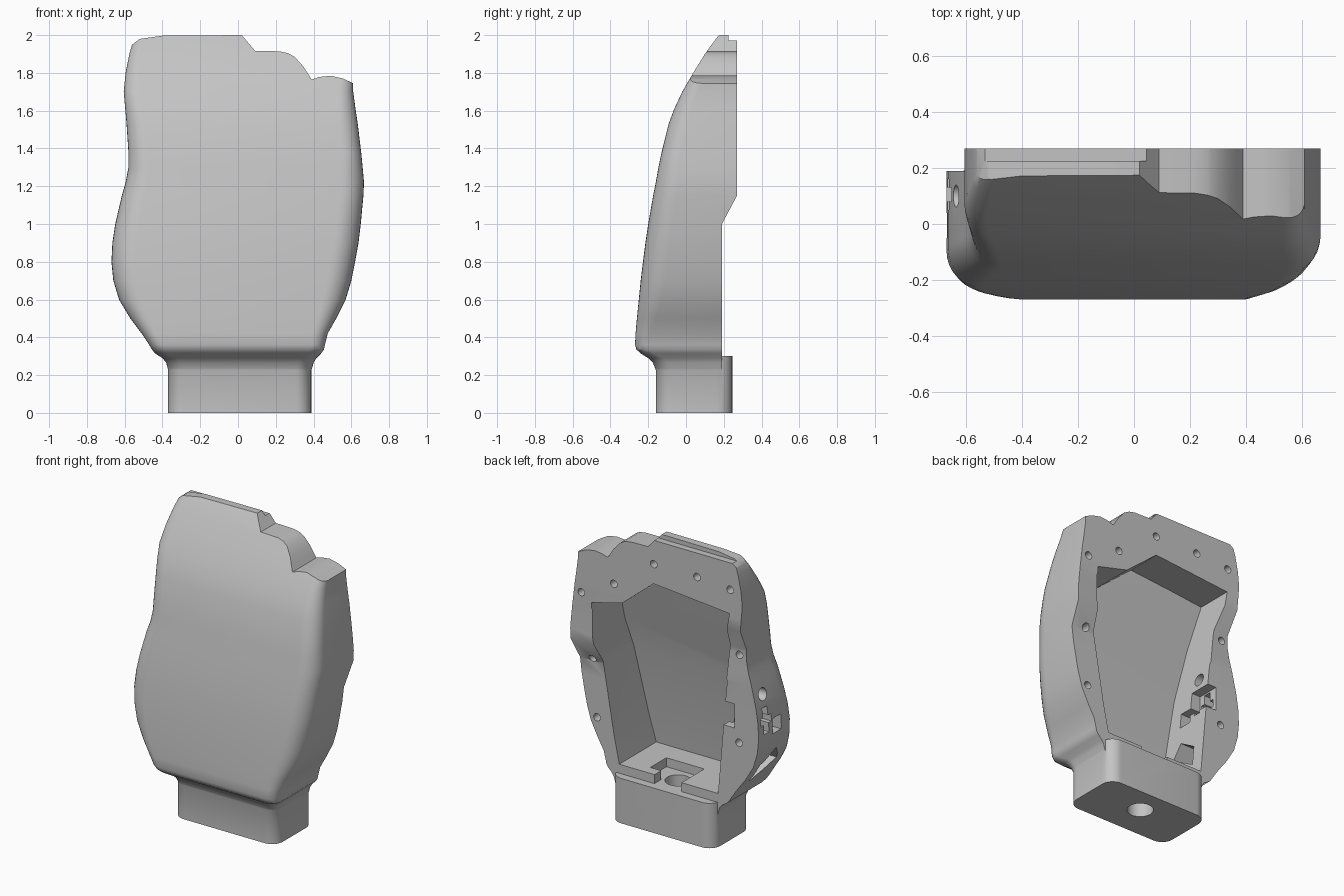
import bpy, bmesh, math
from mathutils import Vector

old = bpy.data.objects.get("Cube")
if old:
    bpy.data.objects.remove(old)

grey = bpy.data.materials.new("plain grey")
grey.use_nodes = True
colour = (0.55, 0.55, 0.55, 1)
grey.diffuse_color = colour
grey.node_tree.nodes["Principled BSDF"].inputs["Base Color"].default_value = colour


def loft(name, rings):
    """Closed solid through rings that have equal point counts."""
    bm = bmesh.new()
    loops = [[bm.verts.new(p) for p in ring] for ring in rings]
    n = len(loops[0])
    for low, high in zip(loops, loops[1:]):
        for i in range(n):
            j = (i + 1) % n
            bm.faces.new((low[i], low[j], high[j], high[i]))
    bm.faces.new(loops[0])
    bm.faces.new(loops[-1])
    bmesh.ops.recalc_face_normals(bm, faces=bm.faces)
    mesh = bpy.data.meshes.new(name)
    bm.to_mesh(mesh)
    bm.free()
    mesh.materials.append(grey)
    obj = bpy.data.objects.new(name, mesh)
    bpy.context.collection.objects.link(obj)
    return obj


def prism(name, points, axis, start, end):
    """Extrude a 2D outline along x, y or z."""
    def place(p, d):
        v = list(p)
        v.insert("xyz".index(axis), d)
        return Vector(v)
    return loft(name, [[place(p, d) for p in points] for d in (start, end)])


def circle(cx, cy, r, n=20):
    return [(cx + r * math.cos(math.tau * i / n), cy + r * math.sin(math.tau * i / n))
            for i in range(n)]


def rect(x0, x1, y0, y1):
    return [(x0, y0), (x1, y0), (x1, y1), (x0, y1)]


def combine(target, tool, operation):
    """Apply a boolean and drop the tool."""
    tool.hide_render = True
    mod = target.modifiers.new("cut", 'BOOLEAN')
    mod.operation, mod.solver, mod.object = operation, 'EXACT', tool
    bpy.context.view_layer.objects.active = target
    bpy.ops.object.modifier_apply(modifier=mod.name)
    bpy.data.objects.remove(tool)


def arc(cx, cy, r, start, steps=8):
    return [(cx + r * math.cos(start + math.pi / 2 * i / steps),
             cy + r * math.sin(start + math.pi / 2 * i / steps)) for i in range(steps + 1)]


def back_depth(z, start):
    """Rear plane steps outward above the given height."""
    return .19 + .08 * min(1, max(0, (z - start) / .15))


# Palm shell: height, thumb edge, outer edge, front depth, corner radius
sections = [
    (.2, -.36, .375, -.15, .08), (.235, -.372, .392, -.163, .08),
    (.265, -.38, .4, -.175, .08), (.29, -.4, .415, -.2, .08),
    (.315, -.44, .44, -.24, .07), (.335, -.455, .455, -.262, .07),
    (.36, -.47, .46, -.27, .07), (.42, -.51, .475, -.267, .08),
    (.5, -.57, .52, -.26, .1), (.6, -.63, .57, -.25, .12),
    (.7, -.66, .6, -.24, .13), (.8, -.67, .62, -.228, .13),
    (.9, -.665, .638, -.215, .13), (1, -.65, .65, -.2, .13),
    (1.15, -.615, .664, -.174, .12), (1.22, -.595, .667, -.16, .12),
    (1.3, -.58, .66, -.146, .11), (1.38, -.58, .652, -.129, .1),
    (1.53, -.59, .634, -.092, .1), (1.61, -.597, .622, -.062, .09),
    (1.7, -.605, .61, -.02, .08), (1.8, -.595, .61, .038, .07),
    (1.9, -.575, .61, .1, .06), (1.97, -.555, .61, .15, .05),
    (2.05, -.54, .61, .215, .03),
]
rings = []
for z, x0, x1, front, r in sections:
    ring = [(x1, back_depth(z, 1)), (x0, back_depth(z, 1.38))]
    ring += arc(x0 + r, front + r, r, math.pi)
    ring += arc(x1 - r, front + r, r, 1.5 * math.pi)
    rings.append([(x, y, z) for x, y in ring])
palm = loft("palm_shell", rings)

# Stepped finger stumps along the top
steps = [(-.8, 1.9), (-.59, 1.9), (-.56, 1.95), (-.52, 1.98), (-.4, 1.997), (.02, 2),
         (.09, 1.917), (.22, 1.914), (.265, 1.904), (.3, 1.885), (.345, 1.835),
         (.39, 1.765), (.43, 1.778), (.49, 1.785), (.555, 1.77), (.61, 1.745),
         (.8, 1.745), (.8, 2.3), (-.8, 2.3)]
combine(palm, prism("top_cutter", steps, "y", -.6, .6), 'DIFFERENCE')
combine(palm, prism("ledge_cutter", rect(-.54, .045, .225, .5), "z", 1.97, 2.2), 'DIFFERENCE')

# Rounded wrist block
wrist_outline = []
for k, (x, y) in enumerate([(.308, .165), (-.29, .165), (-.29, -.08), (.308, -.08)]):
    wrist_outline += arc(x, y, .08, k * math.pi / 2)
combine(palm, prism("wrist", wrist_outline, "z", 0, .3), 'UNION')

# Open cavity in the back, with a sloping floor that follows the front
opening = [(-.37, .36), (.36, .36), (.4, .55), (.51, 1.2), (.51, 1.43), (.28, 1.49),
           (.05, 1.68), (-.51, 1.63), (-.46, 1.34), (-.43, 1.05)]
cavity = prism("cavity_cutter", opening, "y", -.5, .5)
depth = [(.6, .2), (-.2, .2), (-.2, .36), (-.13, 1), (.03, 1.65), (.03, 1.8), (.6, 1.8)]
combine(cavity, prism("floor_cutter", depth, "x", -1, 1), 'INTERSECT')
combine(palm, cavity, 'DIFFERENCE')

# Notch through the cavity sill and shaft hole through the wrist
notch = [(-.1, -.05), (.18, -.05), (.18, .12), (.1, .12), (.1, .3), (-.1, .3)]
combine(palm, prism("notch_cutter", notch, "z", .3, .45), 'DIFFERENCE')
combine(palm, prism("shaft_cutter", circle(.01, .07, .08, 32), "z", -.1, .33), 'DIFFERENCE')

# Screw holes around the rim
screws = [(.585, 1.48), (.345, 1.6), (.05, 1.81), (-.27, 1.81), (-.515, 1.79),
          (-.53, 1.33), (-.525, .74), (.55, 1.02), (.525, .63)]
for x, z in screws:
    combine(palm, prism("screw_cutter", circle(x, z, .025, 16), "y", .1, .5), 'DIFFERENCE')

# Connector openings in the thumb side, with a pocket in the rim behind them
ports = [circle(.1, 1.06, .04), rect(.08, .13, .81, .98), rect(.05, .16, .87, .92),
         rect(-.05, .04, .78, .88), [(-.09, .56), (.1, .45), (.1, .58), (-.03, .66)]]
for outline in ports:
    combine(palm, prism("port_cutter", outline, "x", -.9, -.3), 'DIFFERENCE')
combine(palm, prism("pocket_cutter", rect(-.49, -.3, .04, .3), "z", .83, .99), 'DIFFERENCE')

# Smooth the curved faces
bpy.ops.object.select_all(action='DESELECT')
palm.select_set(True)
bpy.context.view_layer.objects.active = palm
bpy.ops.object.shade_smooth_by_angle(angle=math.radians(32))
